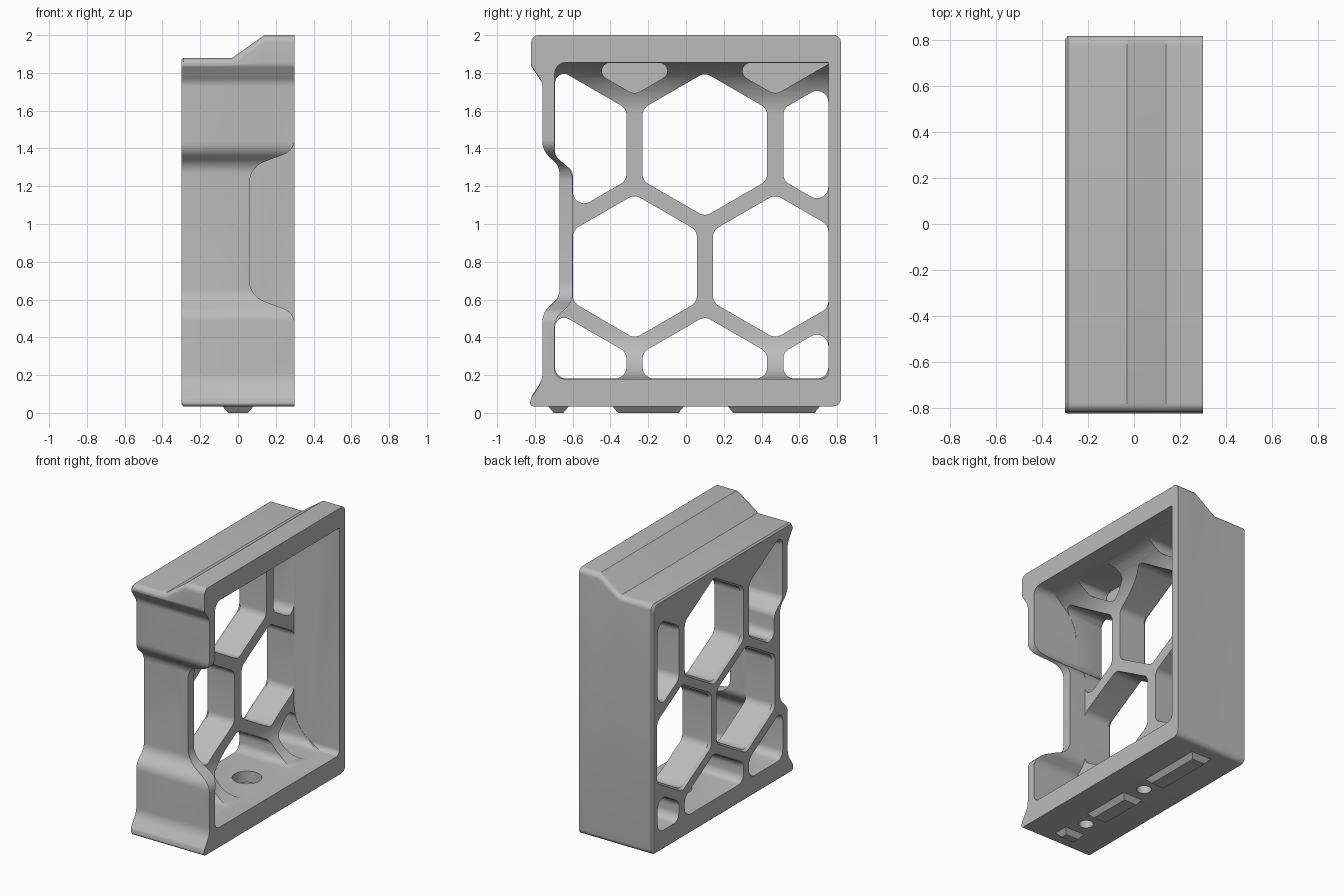
import bpy, bmesh, math
from mathutils import Vector

cube = bpy.data.objects.get("Cube")
if cube:
    bpy.data.objects.remove(cube, do_unlink=True)

grey = bpy.data.materials.new("plain_grey")
grey.use_nodes = True
grey.diffuse_color = (0.5, 0.5, 0.5, 1)
grey.node_tree.nodes["Principled BSDF"].inputs["Base Color"].default_value = (0.5, 0.5, 0.5, 1)


def rounded(points, radius, steps=7):
    """Fillet the corners of a 2D polygon; a point may carry its own radius."""
    out, n = [], len(points)
    for i, p in enumerate(points):
        r = p[2] if len(p) > 2 else radius
        b = Vector(p[:2])
        u, v = Vector(points[i - 1][:2]) - b, Vector(points[(i + 1) % n][:2]) - b
        half = u.angle(v) / 2
        if r <= 0 or half > 1.56:
            out.append(b)
            continue
        d = min(r / math.tan(half), 0.48 * u.length, 0.48 * v.length)
        r = d * math.tan(half)
        u, v = u.normalized(), v.normalized()
        centre = b + (u + v).normalized() * (r / math.sin(half))
        start, end = b + u * d - centre, b + v * d - centre
        sweep = math.pi - 2 * half
        for k in range(steps + 1):
            t = k / steps
            out.append(centre + (start * math.sin((1 - t) * sweep)
                                 + end * math.sin(t * sweep)) / math.sin(sweep))
    return out


def loft(name, rings):
    """Skin a closed solid through rings of 3D points."""
    bm = bmesh.new()
    loops = [[bm.verts.new(p) for p in ring] for ring in rings]
    for a, b in zip(loops, loops[1:]):
        for i in range(len(a)):
            bm.faces.new((a[i - 1], a[i], b[i], b[i - 1]))
    bm.faces.new(loops[0])
    bm.faces.new(loops[-1])
    bmesh.ops.recalc_face_normals(bm, faces=bm.faces)
    mesh = bpy.data.meshes.new(name)
    bm.to_mesh(mesh)
    bm.free()
    mesh.materials.append(grey)
    obj = bpy.data.objects.new(name, mesh)
    bpy.context.collection.objects.link(obj)
    return obj


def ring_x(poly, x, scale=1.0):
    c = sum(poly, Vector((0, 0))) / len(poly)
    return [(x, *(c + (p - c) * scale)) for p in poly]


def ring_y(poly, y):
    return [(p.x, y, p.y) for p in poly]


def combine(target, tool, operation="DIFFERENCE"):
    mod = target.modifiers.new("combine", "BOOLEAN")
    mod.operation, mod.solver, mod.object = operation, "EXACT", tool
    bpy.context.view_layer.objects.active = target
    bpy.ops.object.modifier_apply(modifier=mod.name)
    bpy.data.objects.remove(tool, do_unlink=True)


def clip(poly, convex):
    """Cut a polygon down to the part inside a counter-clockwise convex one."""
    for i, b in enumerate(convex):
        a = convex[i - 1]
        normal = Vector((a.y - b.y, b.x - a.x))
        kept = []
        for j, q in enumerate(poly):
            p = poly[j - 1]
            dp, dq = normal.dot(p - a), normal.dot(q - a)
            if dp * dq < 0:
                kept.append(p.lerp(q, dp / (dp - dq)))
            if dq >= 0:
                kept.append(q)
        poly = kept
    return poly


# Outer body: side profile swept across the width, with a stepped top
outer = rounded([(-0.83, 0.035, 0.02), (0.82, 0.035, 0.04), (0.82, 2.0, 0.04),
                 (-0.82, 2.0, 0.04), (-0.82, 1.84, 0.04), (-0.76, 1.75, 0.08),
                 (-0.76, 1.39, 0.1), (-0.67, 1.31, 0.1), (-0.67, 0.61, 0.1),
                 (-0.76, 0.53, 0.1), (-0.76, 0.17, 0.14), (-0.82, 0.08, 0.03)], 0.04)
low = [Vector((p.x, p.y - 0.12 if p.y > 1.9 else p.y)) for p in outer]
frame = loft("frame", [ring_x(outer, 0.3), ring_x(outer, 0.14), ring_x(low, -0.03),
                       ring_x(low, -0.288), ring_x(low, -0.3, 0.988)])

# Cavity open to the left, blending into floor and ceiling with large fillets
inner_corners = [(-0.695, 0.18, 0.05), (0.755, 0.18, 0.04), (0.755, 1.855, 0.005),
                 (-0.695, 1.855, 0.06), (-0.695, 1.36, 0.1), (-0.6, 1.28, 0.1),
                 (-0.6, 0.585, 0.1), (-0.695, 0.50, 0.1)]
inner = rounded(inner_corners, 0.05)
cavity = loft("cavity", [ring_x(inner, -0.2), ring_x(inner, 0.4)])
blend = rounded([(-0.07, 0.179, 0.3), (0.5, 0.179, 0), (0.5, 1.856, 0), (-0.07, 1.856, 0.3)], 0, 14)
combine(cavity, loft("blend", [ring_y(blend, -1), ring_y(blend, 1)]), "INTERSECT")
combine(frame, cavity)

# Honeycomb cells, trimmed to the cavity outline
mid = Vector((0.03, 1.0))
limit = [mid + (Vector(p[:2]) - mid) * 0.998 for p in inner_corners]
pitch, size = 0.745, 0.381
for row in range(4):
    for col in range(-1, 2):
        y = 0.1 + pitch * (col + (0.5 if row % 2 else 0))
        z = 0.13 + row * pitch * math.sqrt(0.75)
        if y > 1 or (row == 3 and y < -0.5):
            continue
        hexagon = [Vector((y + size * math.sin(-k * math.pi / 3),
                           z + size * math.cos(k * math.pi / 3))) for k in range(6)]
        cell = clip(limit, hexagon)
        clean = [p for i, p in enumerate(cell) if (p - cell[i - 1]).length > 0.004]
        if len(clean) < 3:
            continue
        shape = rounded(clean, 0.06)
        if row == 3:
            # Top cells are blind pockets
            rings = [ring_x(shape, -0.13), ring_x(shape, 0.27)]
        else:
            rings = [ring_x(shape, -0.32, 1.08), ring_x(shape, -0.28), ring_x(shape, 0.27)]
        combine(frame, loft("cell", rings))

# Side opening in the front wall
window = rounded([(0.301, 1.52, 0), (0.301, 1.39), (0.06, 1.30), (0.06, 0.62),
                  (0.301, 0.53), (0.301, 0.40, 0), (0.5, 0.40, 0), (0.5, 1.52, 0)], 0.12)
combine(frame, loft("window", [ring_y(window, -0.9), ring_y(window, -0.56)]))


# Counterbored screw holes in the floor
def circle(y, z, r):
    return [(r * math.cos(a * math.pi / 16), y + r * math.sin(a * math.pi / 16), z) for a in range(32)]


for y in (-0.505, 0.105):
    combine(frame, loft("screw_hole", [circle(y, -0.1, 0.05), circle(y, 0.1, 0.05),
                                       circle(y, 0.1001, 0.1), circle(y, 0.25, 0.1)]))


# Tapered locating tabs under the floor
def rectangle(y0, y1, half, z):
    return [(-half, y0, z), (half, y0, z), (half, y1, z), (-half, y1, z)]


for name, y0, y1 in (("front_tab", -0.73, -0.62), ("middle_tab", -0.39, -0.01), ("back_tab", 0.22, 0.71)):
    loft(name, [rectangle(y0 + 0.03, y1 - 0.03, 0.052, 0), rectangle(y0, y1, 0.083, 0.036)])

# Smooth curves, sharp edges
bpy.ops.object.select_all(action="DESELECT")
frame.select_set(True)
bpy.context.view_layer.objects.active = frame
bpy.ops.object.shade_smooth_by_angle(angle=math.radians(30))
